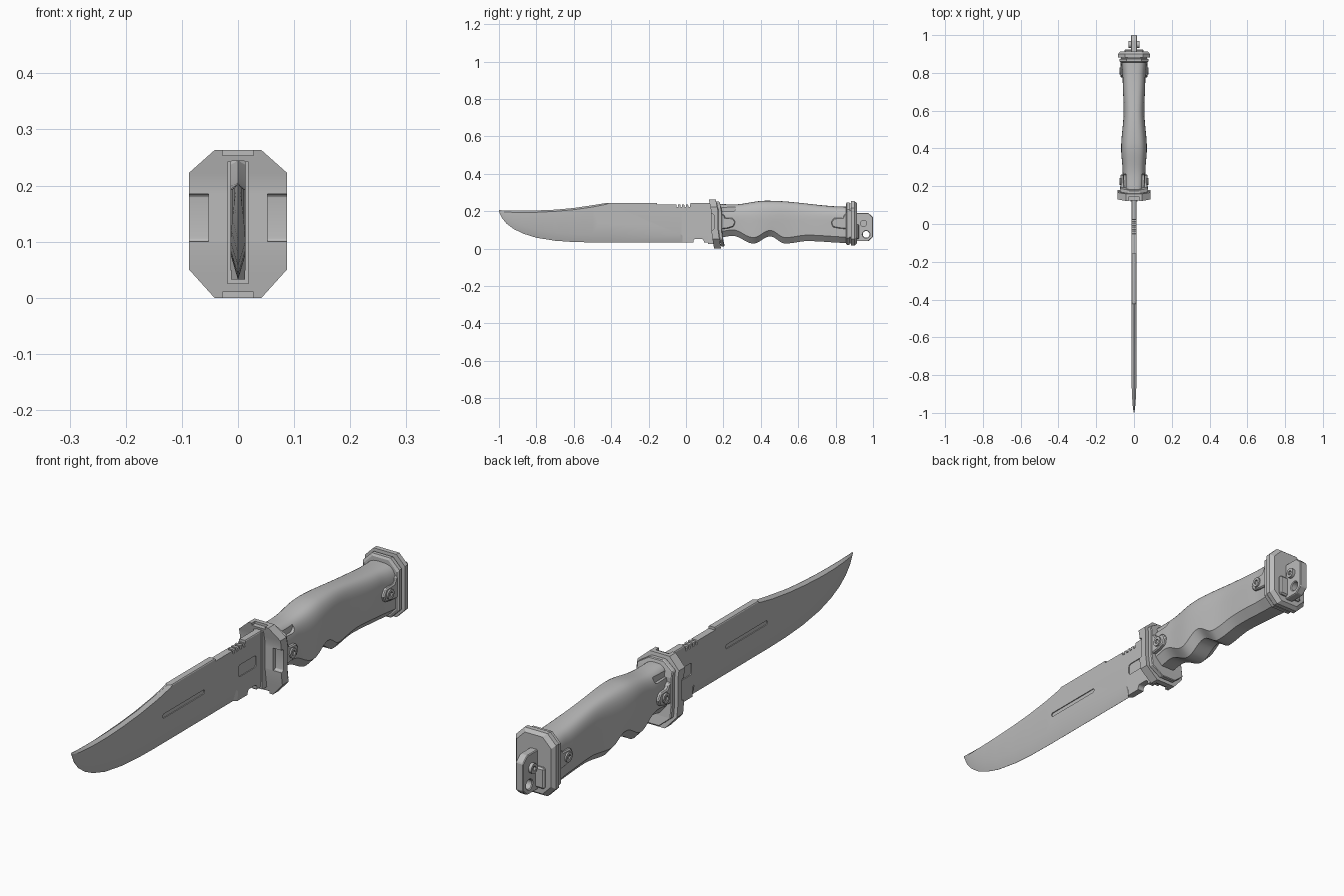
import bpy, bmesh, math
from mathutils import Matrix

cube = bpy.data.objects.get("Cube")
if cube:
    bpy.data.objects.remove(cube, do_unlink=True)

GREY = (0.5, 0.5, 0.5, 1)
steel = bpy.data.materials.new("plain grey")
steel.use_nodes = True
steel.diffuse_color = GREY
steel.node_tree.nodes["Principled BSDF"].inputs["Base Color"].default_value = GREY


def make(name, bm):
    bmesh.ops.recalc_face_normals(bm, faces=bm.faces)
    mesh = bpy.data.meshes.new(name)
    bm.to_mesh(mesh)
    bm.free()
    mesh.materials.append(steel)
    ob = bpy.data.objects.new(name, mesh)
    bpy.context.scene.collection.objects.link(ob)
    return ob


def activate(ob):
    bpy.ops.object.select_all(action='DESELECT')
    ob.select_set(True)
    bpy.context.view_layer.objects.active = ob


def smooth(ob, angle=30):
    activate(ob)
    bpy.ops.object.shade_smooth_by_angle(angle=math.radians(angle))


def loft(name, rings):
    bm = bmesh.new()
    loops = [[bm.verts.new(p) for p in ring] for ring in rings]
    n = len(rings[0])
    for a, b in zip(loops, loops[1:]):
        for i in range(n):
            j = (i + 1) % n
            bm.faces.new((a[i], a[j], b[j], b[i]))
    bm.faces.new(loops[0])
    bm.faces.new(loops[-1])
    return make(name, bm)


def prism(name, profile, x0, x1):
    """Extrude a (y, z) outline along x."""
    return loft(name, [[(x, y, z) for y, z in profile] for x in (x0, x1)])


def box(name, x, y, z):
    return prism(name, [(y[0], z[0]), (y[1], z[0]), (y[1], z[1]), (y[0], z[1])], *x)


def slot_outline(y0, y1, z0, z1, r):
    pts = []
    for k, (cy, cz) in enumerate([(y1 - r, z1 - r), (y0 + r, z1 - r),
                                  (y0 + r, z0 + r), (y1 - r, z0 + r)]):
        for i in range(5):
            a = math.pi / 2 * (k + i / 4.01)
            pts.append((cy + r * math.cos(a), cz + r * math.sin(a)))
    return pts


def disc(name, y, z, r, x0, x1, n=20):
    ring = [(y + r * math.cos(2 * math.pi * i / n), z + r * math.sin(2 * math.pi * i / n))
            for i in range(n)]
    return prism(name, ring, x0, x1)


def cut(ob, cutters):
    for c in cutters:
        c.hide_render = True
        m = ob.modifiers.new("cut", 'BOOLEAN')
        m.operation, m.solver, m.object = 'DIFFERENCE', 'EXACT', c
        activate(ob)
        bpy.ops.object.modifier_apply(modifier=m.name)
        bpy.data.objects.remove(c, do_unlink=True)


def bevel(ob, width, segments=2):
    m = ob.modifiers.new("bevel", 'BEVEL')
    m.width, m.segments, m.limit_method = width, segments, 'ANGLE'


def ease(keys, t):
    for (a, u), (b, v) in zip(keys, keys[1:]):
        if t <= b:
            f = max(0, (t - a) / (b - a))
            return u + (v - u) * (1 - math.cos(math.pi * f)) / 2
    return keys[-1][1]


# Blade: y, edge, bevel line, shoulder, spine, thickness, spine thickness, edge thickness
T = 0.0135
stations = [
    (-1.0, .198, .2, .203, .206, .001, 0, 0), (-.985, .165, .188, .198, .205, .004, 0, 0),
    (-.96, .134, .166, .195, .204, .007, 0, 0), (-.92, .104, .142, .194, .203, .01, 0, 0),
    (-.87, .08, .12, .193, .203, .012, 0, 0), (-.8, .058, .1, .194, .204, T, 0, 0),
    (-.7, .042, .085, .199, .208, T, 0, 0), (-.6, .035, .079, .208, .217, T, 0, 0),
    (-.5, .033, .078, .222, .232, T, 0, 0), (-.425, .033, .078, .237, .244, T, 0, 0),
    (-.415, .033, .078, .242, .245, T, T - .002, 0), (-.03, .033, .078, .242, .245, T, T - .002, 0),
    (-.02, .033, .07, .242, .245, T, T - .002, T - .001), (.17, .033, .07, .242, .245, T, T - .002, T - .001)]
rings = []
for y, zb, zc, zs, zt, w, ws, wb in stations:
    half = [(max(wb, .0004), zb), (w, zc), (w, zs), (max(ws, .0004), zt)]
    rings.append([(x, y, z) for x, z in half] + [(-x, y, z) for x, z in reversed(half)])
blade = loft("blade", rings)
cutters = [box("step", (-.1, .1), (-.155, .025), (.235, .3)),
           prism("notch", slot_outline(.04, .095, -.02, .052, .012), -.1, .1)]
for i in range(4):
    y = -.05 + .021 * i
    cutters.append(prism("serration", [(y, .222), (y + .009, .222), (y + .004, .26), (y - .005, .26)], -.1, .1))
for s in (-1, 1):
    cutters.append(prism("fuller", slot_outline(-.47, -.22, .137, .153, .007), s * .01, s * .1))
    cutters.append(prism("window", slot_outline(-.015, .09, .12, .165, .01), s * .01, s * .1))
cut(blade, cutters)
smooth(blade, 20)

# Blade collar in front of the guard
box("blade_collar", (-.019, .019), (.118, .17), (.025, .243))


# Guard: octagonal plate bent at the top and bottom, plus a smaller rear tier
def guard_plate(name, y0, y1, inset):
    levels = [(0, .042, .015), (.05, .087, .007), (.1, .087, 0),
              (.2, .087, 0), (.223, .087, -.005), (.263, .042, -.013)]
    rings = []
    for z, x, off in levels:
        x -= inset
        z = min(max(z, inset), .263 - inset)
        rings.append([(-x, y0 + off, z), (x, y0 + off, z), (x, y1 + off, z), (-x, y1 + off, z)])
    return loft(name, rings)


guard = guard_plate("guard", .135, .172, 0)
cutters = []
for s in (-1, 1):
    cutters.append(prism("side_pocket", slot_outline(.1, .149, .1, .185, .008), s * .053, s * .1))
cutters.append(box("top_pocket", (-.028, .028), (.09, .142), (.254, .3)))
cutters.append(box("bottom_pocket", (-.028, .028), (.1, .165), (-.05, .01)))
cut(guard, cutters)
smooth(guard, 15)
rear_tier = guard_plate("guard_rear_tier", .172, .192, .012)
bevel(rear_tier, .003, 1)

# Handle: rounded upper section, chamfered belly with finger grooves
TOP = [(.18, .238), (.25, .236), (.43, .256), (.87, .224)]
BELLY = [(.18, .06), (.25, .068), (.36, .027), (.45, .065), (.53, .027), (.65, .04), (.87, .03)]
WIDTH = [(.18, .056), (.27, .06), (.4, .068), (.6, .055), (.78, .06), (.87, .066)]
rings = []
for i in range(71):
    y = .18 + .69 * i / 70
    zt, zb, w = ease(TOP, y), ease(BELLY, y), ease(WIDTH, y)
    zm = .15
    half = [(w * .5, zb), (w * .96, zb + .032)]
    for k in range(10):
        a = math.pi / 2 * k / 10
        half.append((w * math.cos(a) ** .65, zm + (zt - zm) * math.sin(a) ** .75))
    rings.append([(x, y, z) for x, z in half] + [(0, y, zt)] + [(-x, y, z) for x, z in reversed(half)])
handle = loft("handle", rings)
cutters = [prism("thumb_scoop", slot_outline(.1, .265, .198, .232, .016), s * .043, s * .1) for s in (-1, 1)]
cut(handle, cutters)
smooth(handle, 32)

# Pommel cap: stepped octagon
rings = []
for y, x, z0, z1 in [(.855, .07, .026, .238), (.86, .076, .02, .246), (.874, .076, .02, .246),
                     (.875, .07, .026, .24), (.881, .07, .026, .24), (.882, .084, .016, .254),
                     (.9, .084, .016, .254), (.914, .073, .027, .243)]:
    c = .036
    half = [(x - c, z0), (x, z0 + c), (x, z1 - c), (x - c, z1)]
    rings.append([(u, y, v) for u, v in half] + [(-u, y, v) for u, v in reversed(half)])
loft("pommel", rings)
block = box("pommel_block", (-.05, .05), (.9, .925), (.05, .13))
bevel(block, .006, 1)

# Lanyard tang with screw and hole
tang = prism("lanyard_tang", [(.9, .19), (.975, .19), (1, .168), (1, .062), (.975, .04), (.9, .04)], -.016, .016)
cut(tang, [disc("hole", .963, .076, .018, -.1, .1)])
bevel(tang, .003, 1)

# Screws and the tabs they hold, on both sides
front_tab = [(.185, .185), (.203, .18), (.21, .165), (.25, .163), (.264, .143), (.255, .118), (.225, .108), (.185, .103)]
rear_tab = [(.87, .19), (.85, .186), (.838, .165), (.79, .163), (.775, .14), (.785, .115), (.82, .108), (.87, .103)]
for s, side in ((1, "left"), (-1, "right")):
    for name, tab in (("front", front_tab), ("rear", rear_tab)):
        ob = prism(f"{name}_tab_{side}", tab, s * .04, s * .071)
        bevel(ob, .004, 1)
    for name, y, z, x0, x1 in (("front", .225, .138, .05, .077), ("rear", .81, .138, .05, .077),
                               ("tang", .95, .135, .01, .028)):
        screw = disc(f"{name}_screw_{side}", y, z, .019, s * x0, s * x1)
        cut(screw, [disc("socket", y, z, .01, s * (x1 - .008), s * (x1 + .02), 6)])
        smooth(screw)
